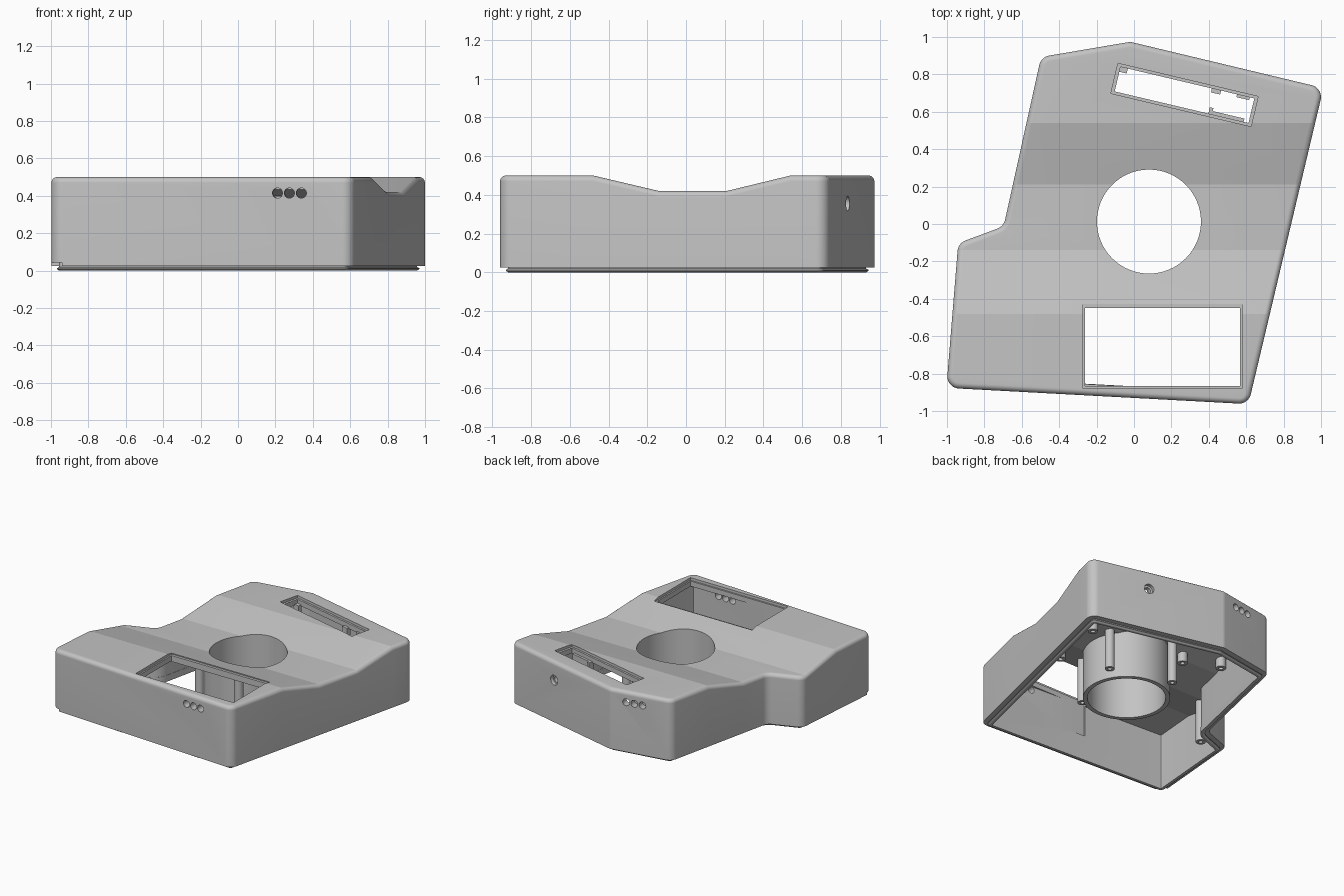
import bpy, bmesh, math
from mathutils import Vector, Matrix

if "Cube" in bpy.data.objects:
    bpy.data.objects.remove(bpy.data.objects["Cube"])

grey = bpy.data.materials.new("plain grey")
grey.use_nodes = True
grey.diffuse_color = (0.55, 0.55, 0.55, 1)
grey.node_tree.nodes["Principled BSDF"].inputs["Base Color"].default_value = (0.55, 0.55, 0.55, 1)

# Plan corners, counterclockwise, and the heights of the dipped top
CORNERS = [(-1.003, -0.876), (0.612, -0.963), (1.013, 0.727), (-0.02, 0.974),
           (-0.497, 0.893), (-0.697, -0.012), (-0.94, -0.103)]
BREAKS = [-0.48, -0.14, 0.21, 0.54]
RADIUS, STEPS, WALL = 0.065, 10, 0.06
CENTRE = (0.08, 0.013)


def dip(y):
    a, b, c, d = BREAKS
    return 0.08 * max(0, min(1, (y - a) / (b - a), (d - y) / (d - c)))


def rounded_outline():
    """Points of the filleted plan, each with its outward normal."""
    result = []
    pts = [Vector(p) for p in CORNERS]
    for i, p in enumerate(pts):
        d0 = (p - pts[i - 1]).normalized()
        d1 = (pts[(i + 1) % len(pts)] - p).normalized()
        n0, n1 = Vector((d0.y, -d0.x)), Vector((d1.y, -d1.x))
        turn = math.atan2(d0.x * d1.y - d0.y * d1.x, d0.dot(d1))
        r = math.copysign(RADIUS, turn)
        centre = p - (n0 + n1) * r / (1 + n0.dot(n1))
        for k in range(STEPS + 1):
            n = Matrix.Rotation(turn * k / STEPS, 2) @ n0
            result.append((centre + n * r, n))
    return result


OUTLINE = rounded_outline()


def finish(obj, angle=12):
    obj.data.materials.clear()
    obj.data.materials.append(grey)
    bpy.ops.object.select_all(action='DESELECT')
    obj.select_set(True)
    bpy.context.view_layer.objects.active = obj
    bpy.ops.object.shade_smooth_by_angle(angle=math.radians(angle))


def loft(name, levels, capped=True):
    """Stack inset outlines (inset, z); caps the ends or joins them in a loop."""
    bm = bmesh.new()
    rings = [[bm.verts.new((*(p - n * inset), z)) for p, n in OUTLINE] for inset, z in levels]
    count = len(OUTLINE)
    pairs = list(zip(rings, rings[1:])) + ([] if capped else [(rings[-1], rings[0])])
    for low, high in pairs:
        for i in range(count):
            j = (i + 1) % count
            bm.faces.new((low[i], low[j], high[j], high[i]))
    if capped:
        bm.faces.new(rings[0][::-1])
        bm.faces.new(rings[-1])
        for y in BREAKS:
            bmesh.ops.bisect_plane(bm, geom=bm.verts[:] + bm.edges[:] + bm.faces[:],
                                   plane_co=(0, y, 0), plane_no=(0, 1, 0))
        for v in bm.verts:
            if v.co.z > 0.3:
                v.co.z -= dip(v.co.y)
    bmesh.ops.recalc_face_normals(bm, faces=bm.faces)
    mesh = bpy.data.meshes.new(name)
    bm.to_mesh(mesh)
    bm.free()
    obj = bpy.data.objects.new(name, mesh)
    bpy.context.collection.objects.link(obj)
    return obj


def box(name, pos, size, turn=0):
    bpy.ops.mesh.primitive_cube_add(size=1, location=pos, rotation=(0, 0, turn))
    obj = bpy.context.object
    obj.name = name
    obj.scale = size
    return obj


def rod(name, pos, radius, length, axis=(0, 0, 1), sides=32):
    bpy.ops.mesh.primitive_cylinder_add(vertices=sides, radius=radius, depth=length, location=pos,
                                        rotation=Vector(axis).to_track_quat('Z', 'Y').to_euler())
    obj = bpy.context.object
    obj.name = name
    return obj


def cut(target, cutter):
    cutter.hide_render = True
    bpy.context.view_layer.objects.active = target
    mod = target.modifiers.new("cut", 'BOOLEAN')
    mod.operation, mod.solver, mod.object = 'DIFFERENCE', 'EXACT', cutter
    bpy.ops.object.modifier_apply(modifier=mod.name)
    bpy.data.objects.remove(cutter)


def sleeve(name, x, y, outer, inner, z0, z1, sides=32, blind=0):
    """Hollow upright cylinder; blind leaves its top end closed."""
    obj = rod(name, (x, y, (z0 + z1) / 2), outer, z1 - z0, sides=sides)
    drop = blind or -0.1
    cut(obj, rod("bore", (x, y, (z0 - 0.1 + z1 - drop) / 2), inner, z1 - drop - z0 + 0.1, sides=sides))
    finish(obj)


# Hollow housing with a rounded upper rim
rim = 0.03
curve = [(rim * (1 - math.cos(a)), 0.5 - rim + rim * math.sin(a))
         for a in (math.radians(10 * k) for k in range(10))]
housing = loft("housing", [(0, 0.025)] + curve)
cut(housing, loft("cavity", [(WALL, -0.1), (WALL, 0.44)]))

# Central opening, display window and slanted slot, with stepped edges
cut(housing, rod("centre_cutter", (*CENTRE, 0.3), 0.278, 1, sides=64))
cut(housing, box("window_step", (0.152, -0.654, 0.52), (0.85, 0.45, 0.08)))
cut(housing, box("window_cutter", (0.152, -0.658, 0.4), (0.828, 0.418, 0.4)))
tilt = math.atan2(-0.177, 0.749)
cut(housing, box("slot_step", (0.27, 0.69, 0.52), (0.77, 0.165, 0.08), tilt))
cut(housing, box("slot_cutter", (0.27, 0.69, 0.42), (0.735, 0.135, 0.3), tilt))

# Three round holes in the front wall and in the back wall, and a socket hole
for i in (-1, 0, 1):
    cut(housing, rod("front_hole", (0.275 + 0.064 * i, -0.945, 0.415), 0.027, 0.16, (0.05, 1, 0)))
    cut(housing, rod("back_hole", (-0.21 + 0.063 * i, 0.942 + 0.011 * i, 0.415), 0.027, 0.16, (-0.17, 1, 0)))
cut(housing, rod("socket_hole", (0.56, 0.835, 0.355), 0.024, 0.2, (0.234, 0.972, 0)))
cut(housing, rod("socket_recess", (0.56, 0.835, 0.355), 0.038, 0.05, (0.234, 0.972, 0)))
# Pry notch at the bottom corner
cut(housing, box("notch", (-0.98, -0.86, 0.03), (0.08, 0.08, 0.025)))
finish(housing)

# Bottom lip with a snap bead
lip = loft("bottom_lip", [(0.042, 0), (0.03, 0.008), (0.03, 0.013), (0.042, 0.02),
                          (0.042, 0.05), (0.062, 0.05), (0.062, 0)], capped=False)
finish(lip)

# Central tube and the screw posts around it
sleeve("centre_tube", *CENTRE, 0.31, 0.278, 0, 0.405, 64)
for k in range(4):
    a = math.radians(30 + 88 * k)
    sleeve("tube_post", CENTRE[0] + 0.35 * math.cos(a), CENTRE[1] + 0.35 * math.sin(a),
           0.034, 0.015, 0.05, 0.4, blind=0.2)
sleeve("corner_post", -0.77, -0.18, 0.036, 0.015, 0.04, 0.4, blind=0.2)

# Short bosses under the top
for x, y in [(0.55, 0.2), (0.43, -0.3), (-0.24, 0.25), (-0.52, 0.34)]:
    top = 0.47 - dip(y)
    sleeve("ceiling_boss", x, y, 0.036, 0.016, top - 0.1, top, blind=0.06)

# Clips inside the slot
for x, y, w, d in [(-0.06, 0.825, 0.05, 0.03), (0.44, 0.715, 0.05, 0.035),
                   (0.585, 0.685, 0.07, 0.03), (0.5, 0.572, 0.18, 0.025)]:
    finish(box("slot_clip", (x, y, 0.42), (w, d, 0.06), tilt))
finish(box("clip_post", (0.41, 0.6, 0.42), (0.02, 0.045, 0.06), tilt))
